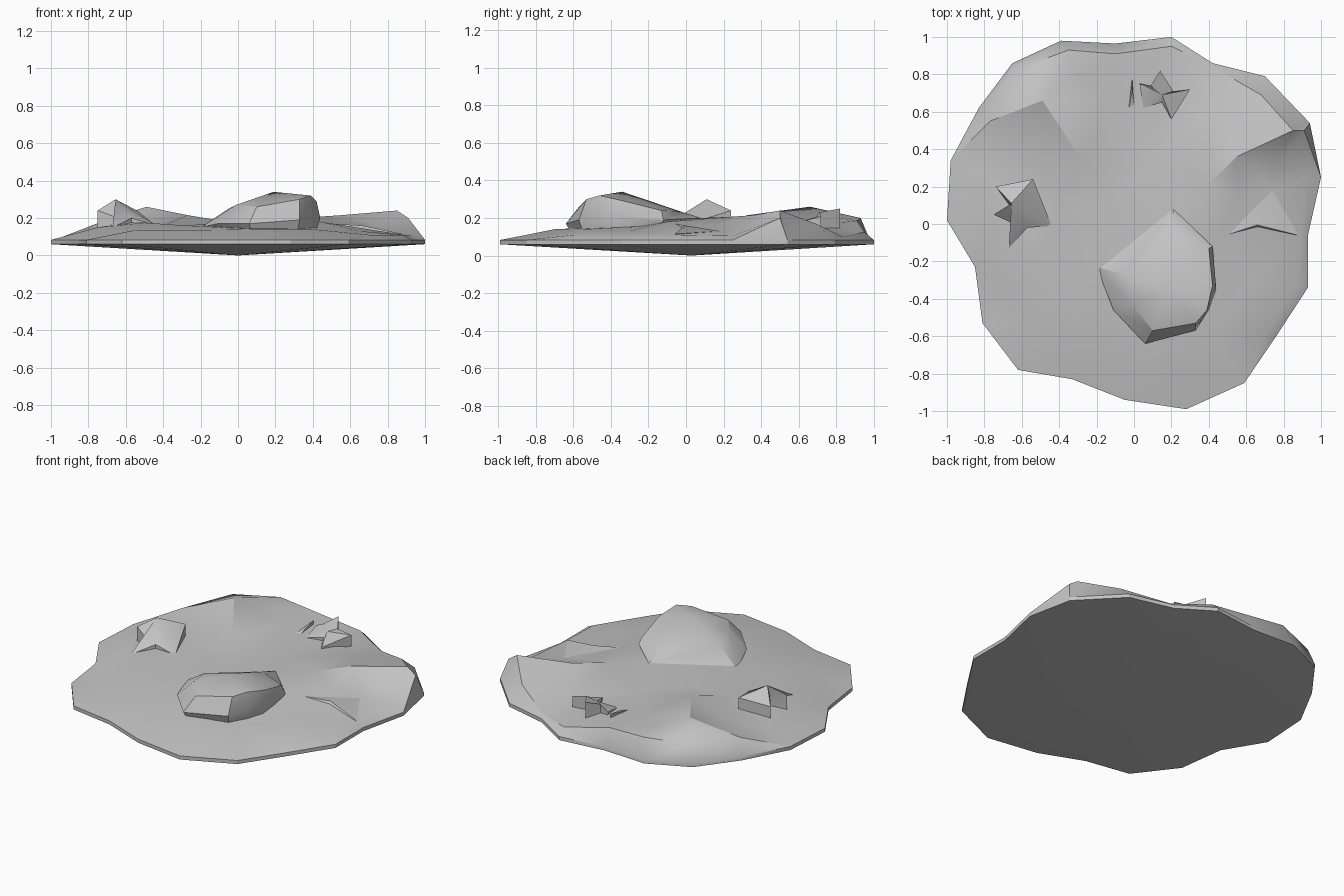
import bpy, bmesh
from mathutils import Vector
from mathutils.geometry import delaunay_2d_cdt

if "Cube" in bpy.data.objects:
    bpy.data.objects.remove(bpy.data.objects["Cube"])

stone = bpy.data.materials.new("grey stone")
stone.diffuse_color = (0.55, 0.55, 0.55, 1)
stone.use_nodes = True
stone.node_tree.nodes["Principled BSDF"].inputs["Base Color"].default_value = stone.diffuse_color


def finish(name, bm):
    bmesh.ops.recalc_face_normals(bm, faces=bm.faces)
    me = bpy.data.meshes.new(name)
    bm.to_mesh(me)
    bm.free()
    me.materials.append(stone)
    ob = bpy.data.objects.new(name, me)
    bpy.context.collection.objects.link(ob)
    bpy.ops.object.select_all(action='DESELECT')
    ob.select_set(True)
    bpy.context.view_layer.objects.active = ob
    bpy.ops.object.shade_smooth_by_angle(angle=0.5)
    return ob


def rock(name, rings, tip):
    """Loft matching rings upwards and close them with a fan to the tip."""
    bm = bmesh.new()
    loops = [[bm.verts.new(p) for p in r] for r in rings]
    n = len(loops[0])
    top = bm.verts.new(tip)
    for lo, hi in zip(loops, loops[1:]):
        for i in range(n):
            j = (i + 1) % n
            bm.faces.new((lo[i], lo[j], hi[j], hi[i]))
    for i in range(n):
        bm.faces.new((loops[-1][i], loops[-1][(i + 1) % n], top))
    bm.faces.new(loops[0][::-1])
    return finish(name, bm)


def sunk(ring, z, s=0.9):
    """Copy of a ring, scaled about its middle and dropped to height z."""
    cx = sum(p[0] for p in ring) / len(ring)
    cy = sum(p[1] for p in ring) / len(ring)
    return [(cx + (p[0] - cx) * s, cy + (p[1] - cy) * s, z) for p in ring]


# Ground slab: irregular outline
outline = [(-.39, .98), (-.65, .86), (-.83, .62), (-.98, .34), (-1, .02),
           (-.85, -.23), (-.81, -.53), (-.62, -.78), (-.33, -.83), (-.05, -.94),
           (.28, -.99), (.59, -.85), (.76, -.6), (.93, -.34), (.93, -.06),
           (1, .25), (.94, .54), (.70, .79), (.42, .86), (.20, 1), (-.10, .965)]
# Ridges, traced as crease chains
back_crest = [(-.62, .83, .185), (-.35, .93, .2), (-.1, .91, .185), (.2, .95, .125),
              (.43, .835, .1), (.68, .69, .17), (.85, .5, .24)]
right_ridge = [(.21, .08, .2), (.4, .215, .205), (.55, .36, .215), (.85, .5, .24)]
left_ridge = [(-.77, .55, .165), (-.49, .66, .26), (-.27, .33, .215)]
right_edge = [(.91, .5, .2), (.93, .25, .105), (.89, -.06, .11), (.88, -.32, .11),
              (.7, -.6, .11)]
shard_lip = [(.44, -.1, .18), (.74, .18, .13)]
# Loose height points for basin, left shelf, front apron and right hollow
hills = [(-.15, .65, .18), (.15, .65, .16), (.4, .6, .15), (.1, .35, .155),
         (-.3, .8, .205), (-.82, .3, .13), (-.5, .4, .16), (-.6, .08, .175),
         (-.4, .1, .16), (-.75, -.05, .15), (-.1, .1, .14), (-.5, -.2, .175),
         (-.28, -.27, .16), (-.55, -.5, .135), (-.2, -.6, .135), (.1, -.7, .14),
         (.2, -.85, .11), (.4, -.55, .14), (.45, -.25, .155), (.55, .14, .155),
         (.65, -.3, .13), (.76, .32, .15)]

pts = [(x, y, .083) for x, y in outline]
n = len(pts)
edges = [(i, (i + 1) % n) for i in range(n)]
for chain in (back_crest, right_ridge, left_ridge, right_edge, shard_lip):
    ids = []
    for p in chain:
        if p not in pts:
            pts.append(p)
        ids.append(pts.index(p))
    edges += list(zip(ids, ids[1:]))
pts += hills

co, _, tris, orig, _, _ = delaunay_2d_cdt(
    [Vector(p[:2]) for p in pts], edges, [], 1, 1e-5)
bm = bmesh.new()
vs = [bm.verts.new((c.x, c.y, pts[o[0]][2] if o else .15)) for c, o in zip(co, orig)]
for t in tris:
    bm.faces.new([vs[i] for i in t])
# Thin rim and shallow pointed underside
border = [e for e in bm.edges if e.is_boundary]
ext = bmesh.ops.extrude_edge_only(bm, edges=border)["geom"]
for v in ext:
    if isinstance(v, bmesh.types.BMVert):
        v.co.z = .06
apex = bm.verts.new((0, .03, 0))
for e in [e for e in ext if isinstance(e, bmesh.types.BMEdge) and e.is_boundary]:
    bm.faces.new((e.verts[0], e.verts[1], apex))
loose = [v for v in bm.verts if not v.link_faces]
bmesh.ops.delete(bm, geom=loose, context='VERTS')
finish("ground", bm)

# Large boulder with an undercut front
skirt = [(-.2, -.23, .15), (-.11, -.46, .17), (.06, -.64, .17), (.33, -.57, .19),
         (.40, -.46, .2), (.44, -.35, .2), (.42, -.12, .19), (.21, .08, .2)]
shoulder = [(-.05, -.27, .25), (-.01, -.43, .27), (.10, -.57, .26), (.33, -.53, .30),
            (.39, -.46, .32), (.42, -.33, .29), (.40, -.13, .24), (.2, -.03, .235)]
rock("large_boulder", [sunk(skirt, .12), skirt, shoulder], (.19, -.34, .34))

# Jagged rock on the left
jag = [(-.74, .2, .22), (-.54, .24, .24), (-.44, -.01, .16), (-.57, -.02, .2),
       (-.67, -.13, .15), (-.64, 0, .2), (-.75, .05, .24), (-.66, .09, .22)]
rock("left_jagged_rock", [sunk(jag, .14, 1), jag], (-.655, .11, .30))

# Hollow jagged rock at the back, with a thin splinter beside it
crown = [(.03, .75, .19), (.09, .74, .22), (.14, .82, .25), (.21, .71, .23),
         (.30, .72, .21), (.2, .56, .165), (.15, .65, .18), (.05, .62, .165)]
rock("back_jagged_rock", [sunk(crown, .14, 1), crown], (.15, .69, .205))
splinter = [(-.03, .6, .165), (0, .64, .17), (-.01, .78, .2)]
rock("back_splinter", [sunk(splinter, .14, 1), splinter], (-.012, .7, .19))

# Low slanted shard on the right
shard = [(.49, -.06, .17), (.66, -.03, .12), (.88, -.06, .115), (.74, .18, .13)]
rock("right_shard", [sunk(shard, .1), shard], (.66, -.005, .16))
